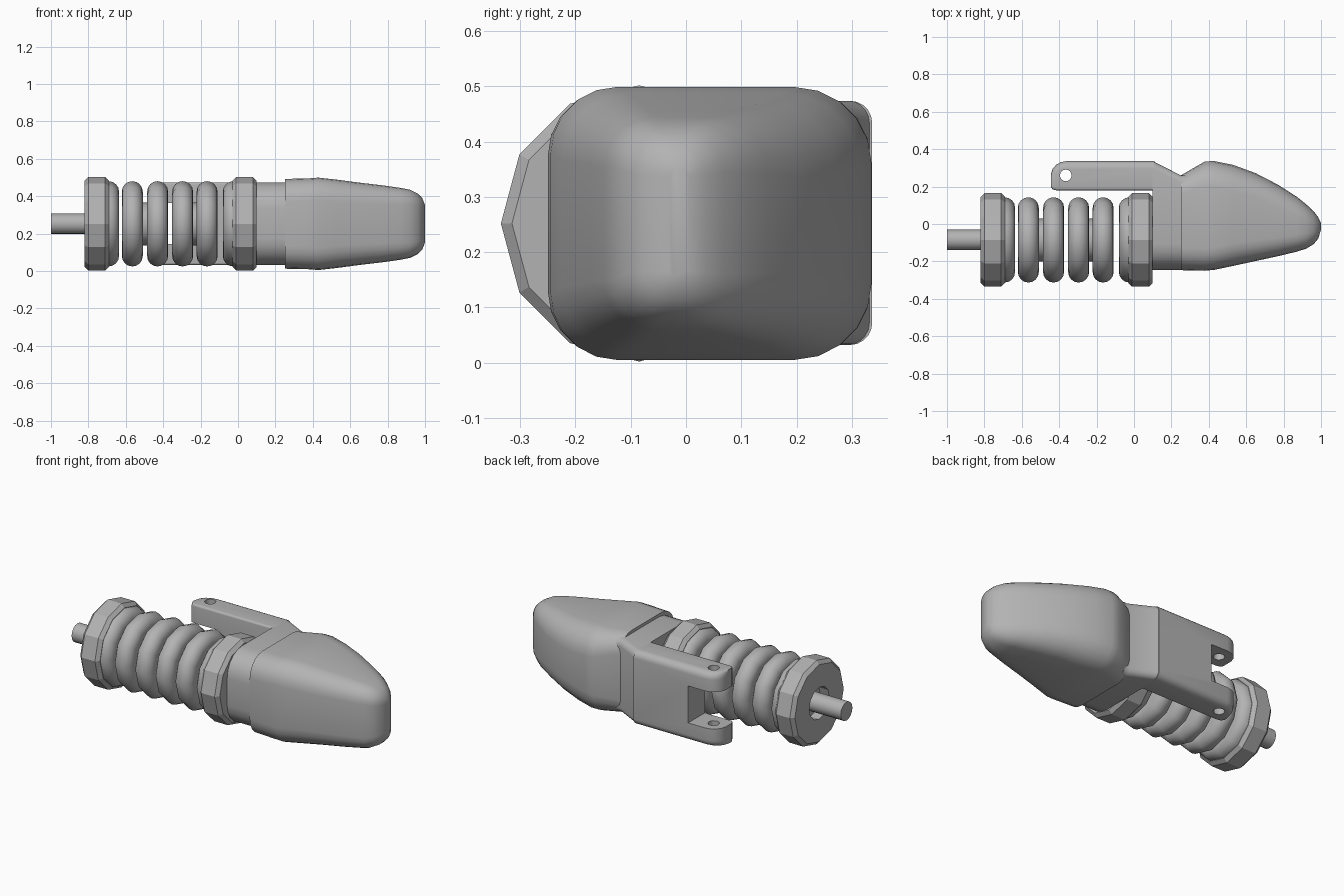
import bpy, bmesh, math
from math import cos, sin, pi

if "Cube" in bpy.data.objects:
    bpy.data.objects.remove(bpy.data.objects["Cube"])

AXIS_Y, AXIS_Z = -0.085, 0.252

grey = bpy.data.materials.new("plain grey")
grey.use_nodes = True
grey.diffuse_color = (0.45, 0.45, 0.45, 1)
grey.node_tree.nodes["Principled BSDF"].inputs["Base Color"].default_value = (0.45, 0.45, 0.45, 1)


def finish(name, rings, angle):
    """Skin a list of equal rings of points, cap both ends, shade."""
    bm = bmesh.new()
    loops = [[bm.verts.new(p) for p in ring] for ring in rings]
    n = len(loops[0])
    for a, b in zip(loops, loops[1:]):
        for i in range(n):
            j = (i + 1) % n
            bm.faces.new((a[i], a[j], b[j], b[i]))
    bm.faces.new(loops[0])
    bm.faces.new(loops[-1])
    bmesh.ops.recalc_face_normals(bm, faces=bm.faces)
    mesh = bpy.data.meshes.new(name)
    bm.to_mesh(mesh)
    bm.free()
    mesh.materials.append(grey)
    obj = bpy.data.objects.new(name, mesh)
    bpy.context.collection.objects.link(obj)
    shade(obj, angle)
    return obj


def shade(obj, angle):
    bpy.ops.object.select_all(action='DESELECT')
    obj.select_set(True)
    bpy.context.view_layer.objects.active = obj
    if angle:
        bpy.ops.object.shade_smooth_by_angle(angle=math.radians(angle))


def lathe(name, profile, angle=0, n=12):
    """Turn (x, radius) points about the main axis."""
    return finish(name, [[(x, AXIS_Y + r * cos(2 * pi * i / n), AXIS_Z + r * sin(2 * pi * i / n))
                          for i in range(n)] for x, r in profile], angle)


def section(x, y0, y1, z0, z1, rf, rb, steps=5):
    """Rounded rectangle across x, with its own front and back corner radii."""
    pts = []
    corners = ((y1 - rb, z1 - rb, rb, 0), (y0 + rf, z1 - rf, rf, 1),
               (y0 + rf, z0 + rf, rf, 2), (y1 - rb, z0 + rb, rb, 3))
    for cy, cz, r, quarter in corners:
        for k in range(steps + 1):
            a = pi / 2 * (quarter + k / steps)
            pts.append((x, cy + r * cos(a), cz + r * sin(a)))
    return pts


def loft(name, sections, angle=35):
    return finish(name, [section(*s) for s in sections], angle)


# Rod, and end cap with a recess around the rod
lathe("rod", [(-1, 0.055), (-0.72, 0.055)], 40, 16)
lathe("end_cap", [(-0.76, 0.01), (-0.76, 0.095), (-0.82, 0.095), (-0.82, 0.23), (-0.8, 0.25),
                  (-0.71, 0.25), (-0.69, 0.23), (-0.69, 0.1)])
lathe("nut", [(-0.03, 0.1), (-0.03, 0.23), (-0.01, 0.25), (0.08, 0.25), (0.1, 0.23), (0.1, 0.1)])


# Bellows: rounded ribs, in joined pairs and as half ribs against cap and nut
def rib(cx, start=0, stop=8):
    return [(cx - 0.056 * cos(pi * k / 8), 0.172 + 0.056 * sin(pi * k / 8))
            for k in range(start, stop + 1)]


def rib_pair(name, a, b):
    core = 0.115
    lathe(name, [(a - 0.05, core)] + rib(a) + [(a + 0.05, core), (b - 0.05, core)]
          + rib(b) + [(b + 0.05, core)], 45)


rib_pair("outer_bellows", -0.565, -0.43)
rib_pair("inner_bellows", -0.296, -0.165)
lathe("cap_collar", [(-0.7, 0.228)] + rib(-0.692, 4) + [(-0.64, 0.1)], 45)
lathe("nut_collar", [(-0.08, 0.1)] + rib(-0.025, 0, 4) + [(-0.02, 0.228)], 45)

# Neck joining the nut, the arm and the nose
loft("neck", [(0.1, -0.245, 0.337, 0.032, 0.474, 0.14, 0.04),
              (0.25, -0.245, 0.26, 0.032, 0.474, 0.14, 0.04),
              (0.28, -0.245, 0.26, 0.032, 0.474, 0.14, 0.04)])

# Hinge arm with a rounded tip
arm = loft("hinge_arm", [(x, y0, y1, 0.032, 0.474, 0.012, 0.04) for x, y0, y1 in (
    (-0.445, 0.2, 0.265), (-0.435, 0.185, 0.295), (-0.415, 0.18, 0.318),
    (-0.39, 0.18, 0.331), (-0.36, 0.18, 0.337), (0.11, 0.18, 0.337))])


def cut(target, cutter, label):
    cutter.name = label
    cutter.hide_render = True
    mod = target.modifiers.new(label, 'BOOLEAN')
    mod.object = cutter
    mod.solver = 'EXACT'
    bpy.context.view_layer.objects.active = target
    bpy.ops.object.modifier_apply(modifier=mod.name)
    bpy.data.objects.remove(cutter)


# Fork slot and hinge pin hole
bpy.ops.mesh.primitive_cube_add(size=1, location=(-0.4, 0.26, 0.253))
slot = bpy.context.object
slot.scale = (0.3, 0.4, 0.22)
cut(arm, slot, "fork_slot")
bpy.ops.mesh.primitive_cylinder_add(vertices=16, radius=0.031, depth=1, location=(-0.365, 0.26, 0.25))
cut(arm, bpy.context.object, "pin_hole")
shade(arm, 35)

# Nose: (x, front, back, half height, front radius, back radius)
nose = (
    (0.25, -0.247, 0.26, 0.24, 0.12, 0.1),
    (0.38, -0.25, 0.335, 0.243, 0.12, 0.13),
    (0.43, -0.245, 0.336, 0.247, 0.12, 0.14),
    (0.53, -0.224, 0.316, 0.236, 0.12, 0.14),
    (0.65, -0.198, 0.272, 0.22, 0.11, 0.13),
    (0.77, -0.172, 0.21, 0.206, 0.1, 0.12),
    (0.87, -0.148, 0.146, 0.192, 0.09, 0.1),
    (0.92, -0.132, 0.106, 0.182, 0.08, 0.09),
    (0.96, -0.108, 0.069, 0.162, 0.07, 0.07),
    (0.985, -0.078, 0.036, 0.138, 0.05, 0.05),
    (1.0, -0.03, 0.004, 0.1, 0.015, 0.015))
loft("nose", [(x, y0, y1, AXIS_Z - h, AXIS_Z + h, rf, rb) for x, y0, y1, h, rf, rb in nose], 40)
